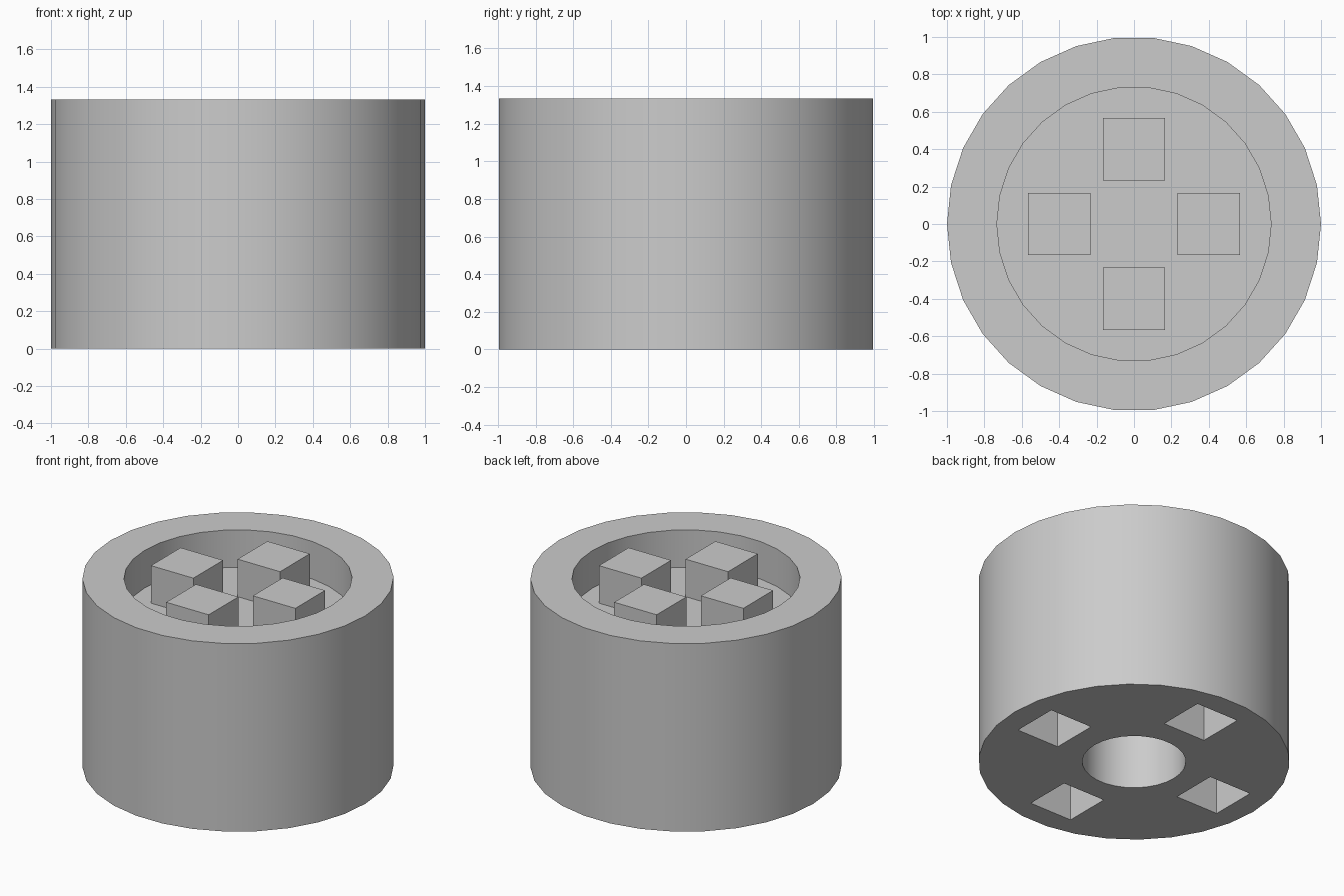
import bpy
import math

if "Cube" in bpy.data.objects:
    bpy.data.objects.remove(bpy.data.objects["Cube"], do_unlink=True)

# Main dimensions
SIDES = 30
HEIGHT = 1.333
RECESS_RADIUS = 0.733
FLOOR = 1.067
PEG = 0.333
PEG_OFFSET = 0.4
SOCKET_OFFSET = 0.667
SOCKET_DEPTH = 0.333
BORE_RADIUS = 0.333
BORE_DEPTH = 0.667
CLEAR = 0.1  # how far cutters reach past the body

# Single grey
grey = bpy.data.materials.new("plain_grey")
grey.use_nodes = True
colour = (0.6, 0.6, 0.6, 1)
grey.diffuse_color = colour
grey.node_tree.nodes["Principled BSDF"].inputs["Base Color"].default_value = colour


def finish(obj, name):
    obj.name = obj.data.name = name
    obj.data.materials.append(grey)
    return obj


def cylinder(name, radius, low, high):
    """Upright cylinder with a corner on the x axis."""
    bpy.ops.mesh.primitive_cylinder_add(
        vertices=SIDES, radius=radius, depth=high - low,
        location=(0, 0, (low + high) / 2), rotation=(0, 0, math.pi / 2))
    bpy.ops.object.transform_apply(location=False, rotation=True, scale=False)
    return finish(bpy.context.object, name)


def block(name, x, y, low, high):
    """Square block, one peg wide."""
    bpy.ops.mesh.primitive_cube_add(size=1, location=(x, y, (low + high) / 2))
    obj = bpy.context.object
    obj.scale = (PEG, PEG, high - low)
    bpy.ops.object.transform_apply(location=False, rotation=False, scale=True)
    return finish(obj, name)


def cut(target, cutter):
    """Subtract the cutter from the target, then drop the cutter."""
    cutter.hide_render = True
    mod = target.modifiers.new("cut", "BOOLEAN")
    mod.operation = "DIFFERENCE"
    mod.solver = "EXACT"
    mod.object = cutter
    bpy.context.view_layer.objects.active = target
    bpy.ops.object.modifier_apply(modifier=mod.name)
    bpy.data.objects.remove(cutter, do_unlink=True)


PLACES = {"left": (1, 0), "right": (-1, 0), "front": (0, -1), "back": (0, 1)}

# Round body with a top recess and a blind bore underneath
body = cylinder("body", 1, 0, HEIGHT)
cut(body, cylinder("recess_cutter", RECESS_RADIUS, FLOOR, HEIGHT + CLEAR))
cut(body, cylinder("bore_cutter", BORE_RADIUS, -CLEAR, BORE_DEPTH))

# Square sockets in the underside, pegs on the recess floor
for side, (x, y) in PLACES.items():
    cut(body, block(side + "_socket_cutter", x * SOCKET_OFFSET,
                    y * SOCKET_OFFSET, -CLEAR, SOCKET_DEPTH))
    block(side + "_peg", x * PEG_OFFSET, y * PEG_OFFSET, FLOOR, HEIGHT)

# Smooth round walls with crisp rims
bpy.ops.object.select_all(action="DESELECT")
body.select_set(True)
bpy.context.view_layer.objects.active = body
bpy.ops.object.shade_smooth_by_angle(angle=math.radians(30))
